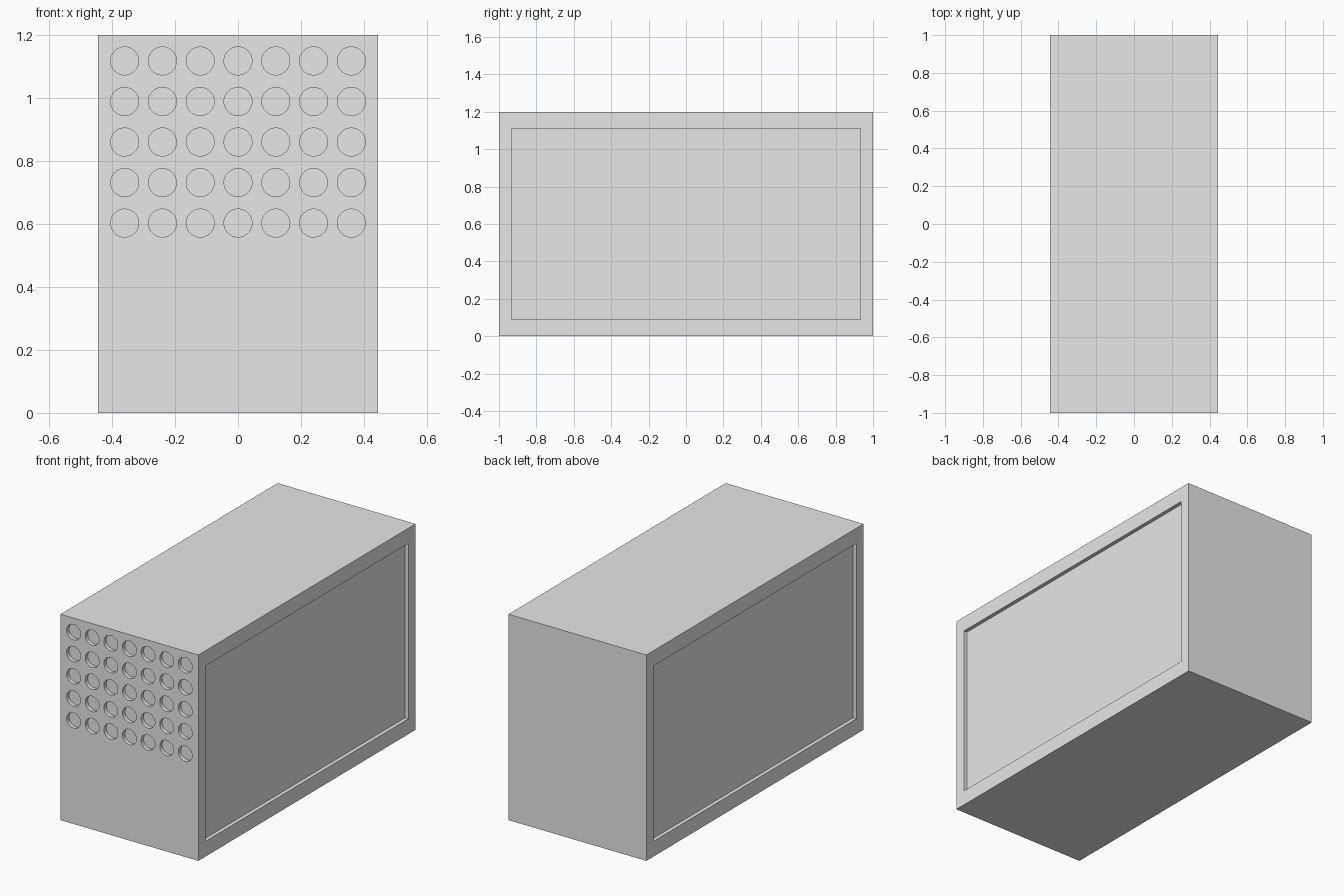
import bpy, bmesh, math
from mathutils import Matrix, Vector

cube = bpy.data.objects.get("Cube")
if cube:
    bpy.data.objects.remove(cube, do_unlink=True)

UNIT = 2 / 90                      # all sizes follow one module
W, D, H = 40 * UNIT, 90 * UNIT, 54 * UNIT
DEPTH = UNIT                       # depth of panels and holes

grey = bpy.data.materials.new("light grey")
grey.use_nodes = True
grey.diffuse_color = (0.8, 0.8, 0.8, 1)
grey.node_tree.nodes["Principled BSDF"].inputs["Base Color"].default_value = (0.8, 0.8, 0.8, 1)


def add_box(bm, size, centre):
    bmesh.ops.create_cube(bm, size=1, matrix=Matrix.Translation(centre) @ Matrix.Diagonal((*size, 1)))


def make_object(name, bm):
    mesh = bpy.data.meshes.new(name)
    bm.to_mesh(mesh)
    bm.free()
    mesh.materials.append(grey)
    obj = bpy.data.objects.new(name, mesh)
    bpy.context.collection.objects.link(obj)
    return obj


# Cabinet block
bm = bmesh.new()
add_box(bm, (W, D, H), (0, 0, H / 2))
cabinet = make_object("cabinet", bm)

# Cutter: recessed side panels
bm = bmesh.new()
for side in (-1, 1):
    add_box(bm, (2 * DEPTH, D - 6 * UNIT, H - 8 * UNIT), (side * W / 2, 0, H / 2))

# Cutter: round holes on the upper front
for row in range(5):
    for col in range(-3, 4):
        centre = Vector((col * 0.12, -D / 2, 1.118 - row * 0.1288))
        bmesh.ops.create_cone(
            bm, cap_ends=True, segments=48, radius1=2 * UNIT, radius2=2 * UNIT, depth=2 * DEPTH,
            matrix=Matrix.Translation(centre) @ Matrix.Rotation(math.pi / 2, 4, "X"))
cutter = make_object("recess_cutter", bm)
cutter.hide_render = True
cutter.hide_viewport = False

# Carve the recesses and drop the cutter
carve = cabinet.modifiers.new("recesses", "BOOLEAN")
carve.operation = "DIFFERENCE"
carve.solver = "EXACT"
carve.object = cutter
bpy.context.view_layer.objects.active = cabinet
cabinet.select_set(True)
bpy.ops.object.modifier_apply(modifier=carve.name)
bpy.data.objects.remove(cutter, do_unlink=True)

# Smooth hole walls, sharp rims
bpy.ops.object.select_all(action="DESELECT")
cabinet.select_set(True)
bpy.ops.object.shade_smooth_by_angle(angle=math.radians(30))
